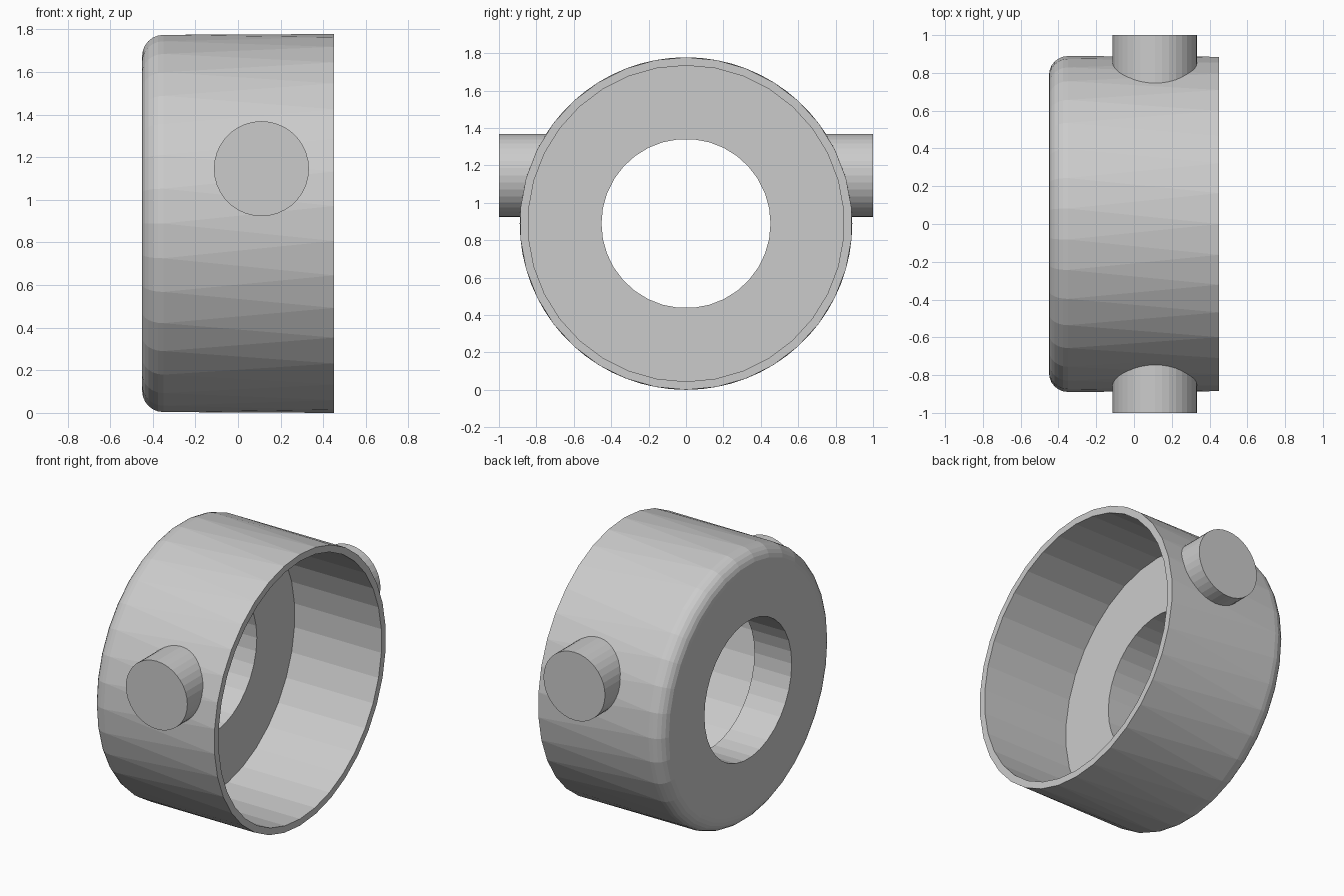
import bpy, bmesh, math
from mathutils import Matrix

if "Cube" in bpy.data.objects:
    bpy.data.objects.remove(bpy.data.objects["Cube"])

R, HALF, CZ = 0.889, 0.45, 0.889   # body radius, half length, axis height
FILLET, SIDES = 0.10, 34


def finish(bm, name):
    bmesh.ops.recalc_face_normals(bm, faces=bm.faces)
    mesh = bpy.data.meshes.new(name)
    bm.to_mesh(mesh)
    bm.free()
    ob = bpy.data.objects.new(name, mesh)
    bpy.context.collection.objects.link(ob)
    return ob


def lathe_x(name, rings):
    """Closed solid around the x axis from rings of (x, radius, phase)."""
    bm = bmesh.new()
    loops = []
    for x, r, phase in rings:
        angles = [(i + phase) * 2 * math.pi / SIDES for i in range(SIDES)]
        loops.append([bm.verts.new((x, r * math.cos(a), CZ + r * math.sin(a))) for a in angles])
    for a, b in zip(loops, loops[1:]):
        for i in range(SIDES):
            j = (i + 1) % SIDES
            bm.faces.new((a[i], b[i], a[j]))
            bm.faces.new((a[j], b[i], b[j]))
    bm.faces.new(loops[0])
    bm.faces.new(loops[-1])
    return finish(bm, name)


def cylinder_y(name, x, z, r, y0, y1):
    bm = bmesh.new()
    place = Matrix.Translation((x, (y0 + y1) / 2, z)) @ Matrix.Rotation(math.pi / 2, 4, 'X')
    bmesh.ops.create_cone(bm, cap_ends=True, segments=36, radius1=r, radius2=r,
                          depth=abs(y1 - y0), matrix=place)
    return finish(bm, name)


def boolean(target, other, operation):
    mod = target.modifiers.new(operation.title(), 'BOOLEAN')
    mod.operation, mod.object, mod.solver = operation, other, 'EXACT'
    bpy.context.view_layer.objects.active = target
    bpy.ops.object.modifier_apply(modifier=mod.name)
    bpy.data.objects.remove(other)


# Body: rounded back edge, rim ring twisted by half a step
profile = []
for k in range(7):
    a = k / 6 * math.pi / 2
    profile.append((-HALF + FILLET * (1 - math.sin(a)), R - FILLET * (1 - math.cos(a)), 0))
profile.reverse()
if profile[0][0] > profile[-1][0]:
    profile.reverse()
body = lathe_x("ring_housing", profile + [(HALF, R, 0.5)])

# Side pins
for side in (-1, 1):
    boolean(body, cylinder_y("side_pin", 0.11, 1.146, 0.223, side * 0.5, side * 1.0), 'UNION')

# Deep front cavity and through hole
boolean(body, lathe_x("cavity_cutter", [(-0.18, 0.845, 0.5), (0.6, 0.845, 0.5)]), 'DIFFERENCE')
boolean(body, lathe_x("hole_cutter", [(-0.6, 0.452, 0), (0.0, 0.452, 0)]), 'DIFFERENCE')
